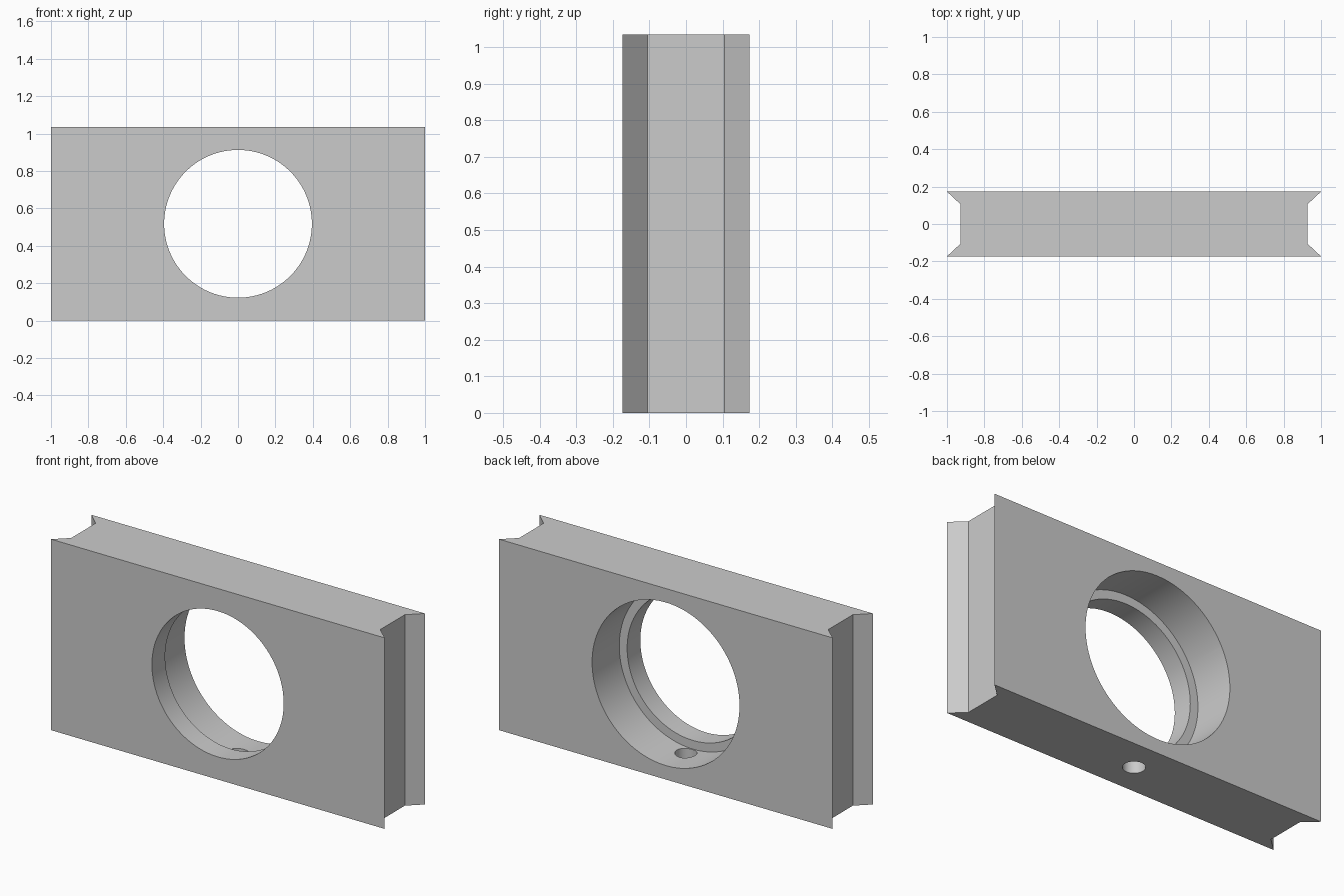
import bpy
import bmesh
import math

cube = bpy.data.objects.get("Cube")
if cube:
    bpy.data.objects.remove(cube, do_unlink=True)

# Dimensions
HALF_W, HALF_D, HEIGHT = 1.0, 0.173, 1.035
GROOVE_X, GROOVE_Y = 0.927, 0.105
BORE_R, COUNTERBORE_R, LEDGE_Y = 0.395, 0.442, -0.06
DRAIN_R = 0.055
MID_Z = HEIGHT / 2

# Material
grey = bpy.data.materials.new("plain grey")
grey.use_nodes = True
colour = (0.6, 0.6, 0.6, 1)
grey.diffuse_color = colour
grey.node_tree.nodes["Principled BSDF"].inputs["Base Color"].default_value = colour

# Block: plan outline with a chamfered groove in each end, extruded upward
right_end = [(HALF_W, -HALF_D), (GROOVE_X, -GROOVE_Y),
             (GROOVE_X, GROOVE_Y), (HALF_W, HALF_D)]
outline = right_end + [(-x, -y) for x, y in right_end]
bm = bmesh.new()
base = bm.faces.new([bm.verts.new((x, y, 0)) for x, y in outline])
top = bmesh.ops.extrude_face_region(bm, geom=[base])["geom"]
bmesh.ops.translate(bm, vec=(0, 0, HEIGHT),
                    verts=[v for v in top if isinstance(v, bmesh.types.BMVert)])
bmesh.ops.recalc_face_normals(bm, faces=bm.faces)
mesh = bpy.data.meshes.new("grooved_block")
bm.to_mesh(mesh)
bm.free()
mesh.materials.append(grey)
block = bpy.data.objects.new("grooved_block", mesh)
bpy.context.collection.objects.link(block)


def drill(name, radius, start, end, axis, sides):
    """Cut a round hole along y or z between two positions."""
    mid = (start + end) / 2
    along_y = axis == "y"
    bpy.ops.mesh.primitive_cylinder_add(
        vertices=sides, radius=radius, depth=end - start,
        location=(0, mid, MID_Z) if along_y else (0, 0, mid),
        rotation=(math.pi / 2, 0, 0) if along_y else (0, 0, 0))
    cutter = bpy.context.object
    cutter.name = name
    cutter.hide_render = True
    cutter.data.materials.append(grey)
    bpy.ops.object.select_all(action="DESELECT")
    block.select_set(True)
    bpy.context.view_layer.objects.active = block
    cut = block.modifiers.new(name, "BOOLEAN")
    cut.operation = "DIFFERENCE"
    cut.solver = "EXACT"
    cut.object = cutter
    bpy.ops.object.modifier_apply(modifier=name)
    bpy.data.objects.remove(cutter, do_unlink=True)


# Through bore, wider counterbore from the back, and small hole in the underside
drill("through_bore", BORE_R, -0.4, 0.4, "y", 128)
drill("counterbore", COUNTERBORE_R, LEDGE_Y, 0.4, "y", 128)
drill("underside_hole", DRAIN_R, -0.2, MID_Z, "z", 48)

bpy.ops.object.shade_smooth_by_angle(angle=math.radians(30))
